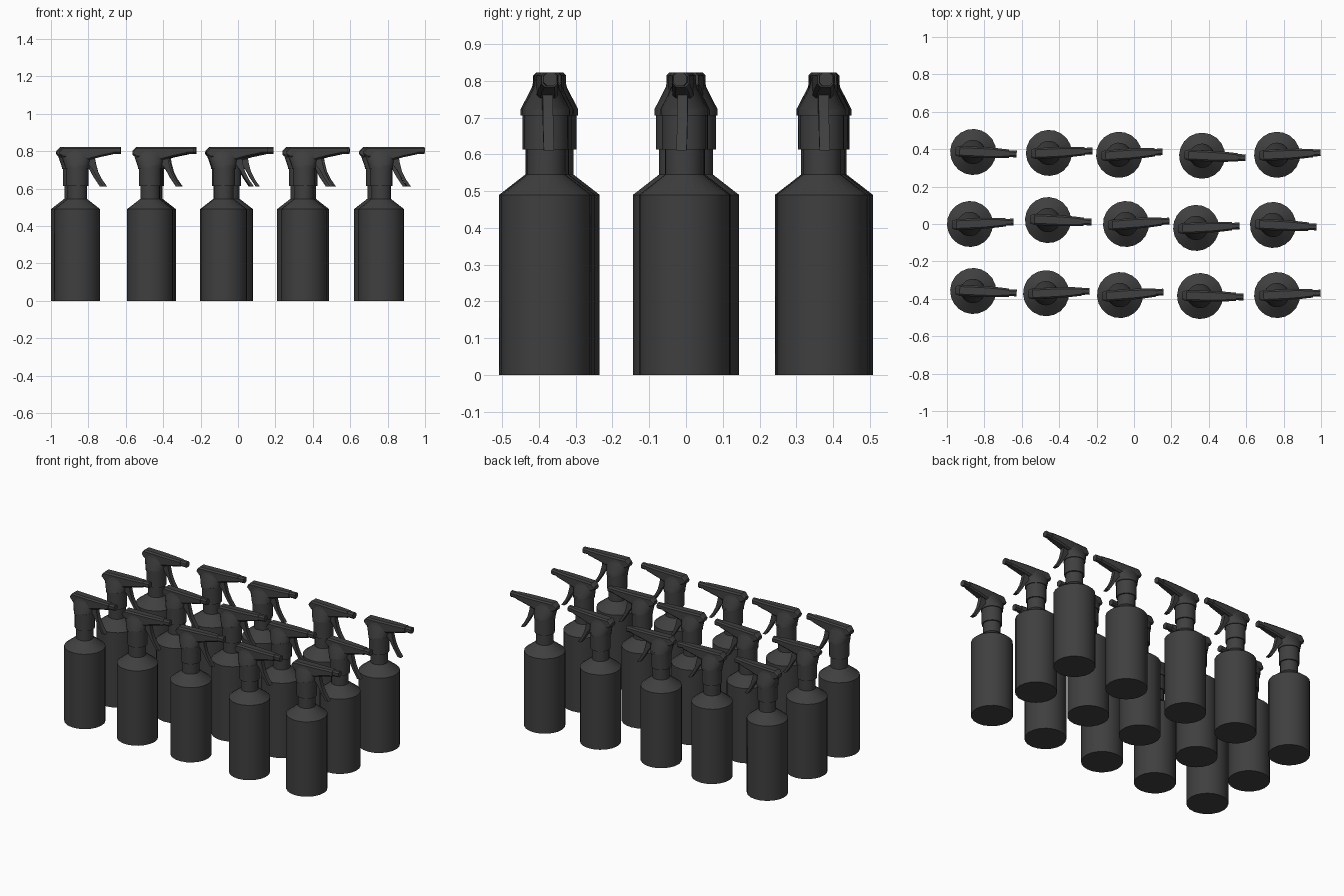
import bpy, bmesh, math

if "Cube" in bpy.data.objects:
    bpy.data.objects.remove(bpy.data.objects["Cube"], do_unlink=True)

charcoal = bpy.data.materials.new("charcoal plastic")
charcoal.use_nodes = True
colour = (0.05, 0.05, 0.05, 1)
charcoal.diffuse_color = colour
charcoal.node_tree.nodes["Principled BSDF"].inputs["Base Color"].default_value = colour


def loft(name, rings):
    """Skin a list of equal-length point rings and cap both ends."""
    bm = bmesh.new()
    loops = [[bm.verts.new(p) for p in ring] for ring in rings]
    n = len(loops[0])
    for a, b in zip(loops, loops[1:]):
        for i in range(n):
            j = (i + 1) % n
            bm.faces.new((a[i], a[j], b[j], b[i]))
    bm.faces.new(loops[0][::-1])
    bm.faces.new(loops[-1])
    bmesh.ops.recalc_face_normals(bm, faces=bm.faces)
    mesh = bpy.data.meshes.new(name)
    bm.to_mesh(mesh)
    bm.free()
    mesh.materials.append(charcoal)
    obj = bpy.data.objects.new(name, mesh)
    bpy.context.collection.objects.link(obj)
    bpy.ops.object.select_all(action='DESELECT')
    obj.select_set(True)
    bpy.context.view_layer.objects.active = obj
    bpy.ops.object.shade_smooth_by_angle(angle=math.radians(30))
    return obj


def flat_ring(z, x0, x1, hw, n=20):
    """Horizontal ellipse between x0 and x1 with half width hw."""
    mid, rad = (x0 + x1) / 2, (x1 - x0) / 2
    angles = [2 * math.pi * i / n for i in range(n)]
    return [(mid + rad * math.cos(t), hw * math.sin(t), z) for t in angles]


def barrel_ring(x, z0, z1, hw):
    """Upright rectangle with chamfered corners at x."""
    c = 0.009
    half = [(hw - c, z0), (hw, z0 + c), (hw, z1 - c), (hw - c, z1)]
    return [(x, y, z) for y, z in half] + [(x, -y, z) for y, z in reversed(half)]


def lathe(name, profile):
    return loft(name, [flat_ring(z, -r, r, r) for r, z in profile])


# Bottle with sloped shoulder and narrow neck
body = lathe("bottle", [(0.123, 0), (0.123, 0.49), (0.052, 0.545), (0.052, 0.63)])

# Screw collar
collar = lathe("collar", [(0.06, 0.613), (0.06, 0.705), (0.065, 0.705), (0.065, 0.722)])

# Sprayer head, tapering up to a narrow ridge that overhangs the back
head = loft("sprayer_head", [flat_ring(*r) for r in (
    (0.705, -0.062, 0.062, 0.065),
    (0.722, -0.067, 0.064, 0.065),
    (0.782, -0.088, 0.075, 0.034),
    (0.800, -0.095, 0.080, 0.030),
    (0.815, -0.080, 0.080, 0.028))])

# Barrel running from the back ridge to the nozzle
barrel = loft("barrel", [barrel_ring(*r) for r in (
    (-0.094, 0.780, 0.802, 0.022),
    (-0.072, 0.765, 0.823, 0.029),
    (0.060, 0.752, 0.823, 0.029),
    (0.120, 0.768, 0.823, 0.027),
    (0.192, 0.783, 0.823, 0.022))])

# Nozzle tip
nozzle = loft("nozzle", [barrel_ring(*r) for r in (
    (0.185, 0.786, 0.822, 0.018), (0.233, 0.786, 0.822, 0.018))])

# Curved trigger: back and front edge points, top to bottom
edges = [((0.052, 0.775), (0.092, 0.780)), ((0.060, 0.730), (0.100, 0.735)),
         ((0.084, 0.700), (0.112, 0.690)), ((0.106, 0.660), (0.132, 0.650)),
         ((0.138, 0.612), (0.160, 0.610))]
w = 0.014
trigger = loft("trigger", [[(b[0], -w, b[1]), (f[0], -w, f[1]),
                            (f[0], w, f[1]), (b[0], w, b[1])] for b, f in edges])

# Each sprayer: x, y, turn in degrees
spots = [(-0.86, 0.385, -2.7), (-0.455, 0.38, 2.7), (-0.08, 0.37, 4),
         (0.364, 0.365, -2.7), (0.765, 0.37, 2.7),
         (-0.877, 0, 2.7), (-0.46, 0.021, -2.7), (-0.043, 0, 4),
         (0.332, -0.021, 2.7), (0.743, -0.005, -2.7),
         (-0.86, -0.358, -2.7), (-0.47, -0.37, 2.7), (-0.075, -0.38, 4),
         (0.353, -0.385, -1.3), (0.765, -0.38, 2.7)]
for part in (body, collar, head, barrel, nozzle, trigger):
    name = part.name
    for i, (x, y, turn) in enumerate(spots):
        obj = part
        if i:
            obj = part.copy()
            bpy.context.collection.objects.link(obj)
        obj.name = f"{name}_{i + 1}"
        obj.location = (x, y, 0)
        obj.rotation_euler = (0, 0, math.radians(turn))
